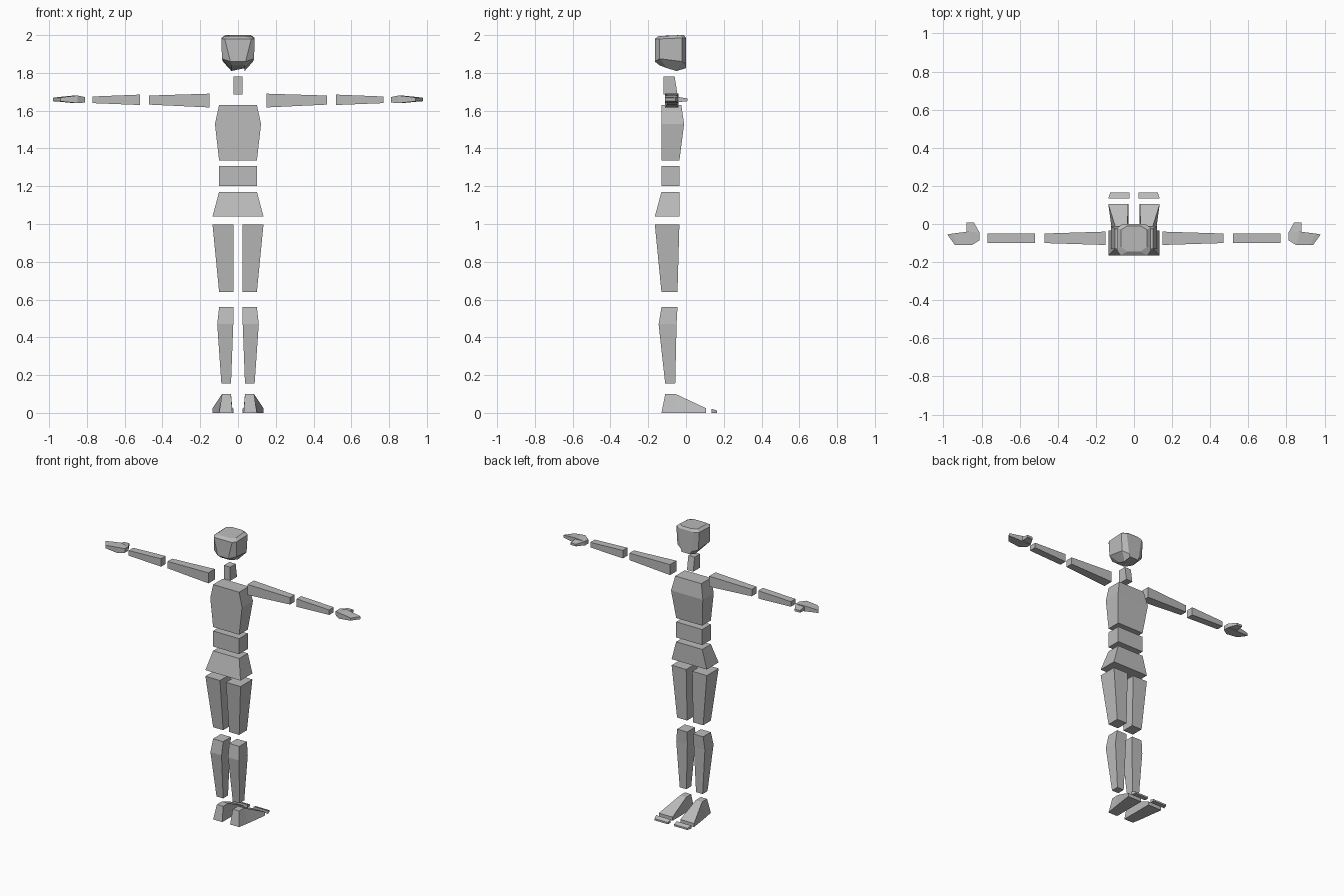
import bpy, bmesh

grey = bpy.data.materials.new("plain grey")
grey.diffuse_color = (0.5, 0.5, 0.5, 1)


def loft(name, rings):
    """Skin matching point rings with flat faces and cap both ends."""
    bm = bmesh.new()
    vs = [[bm.verts.new(p) for p in r] for r in rings]
    n = len(vs[0])
    for a, b in zip(vs, vs[1:]):
        for i in range(n):
            j = (i + 1) % n
            bm.faces.new((a[i], a[j], b[j], b[i]))
    bm.faces.new(vs[0])
    bm.faces.new(vs[-1])
    bmesh.ops.recalc_face_normals(bm, faces=bm.faces)
    me = bpy.data.meshes.new(name)
    bm.to_mesh(me)
    bm.free()
    me.materials.append(grey)
    ob = bpy.data.objects.new(name, me)
    bpy.context.collection.objects.link(ob)


def rect_z(z, x0, x1, y0, y1):
    return [(x0, y0, z), (x1, y0, z), (x1, y1, z), (x0, y1, z)]


def rect_x(x, y0, y1, z0, z1):
    return [(x, y0, z0), (x, y1, z0), (x, y1, z1), (x, y0, z1)]


def pair(name, rings):
    for side, s in (("left", -1), ("right", 1)):
        loft(name + "_" + side, [[(s * x, y, z) for x, y, z in r] for r in rings])


# Trunk: (z, half width, back y, front y)
trunk = {
    "pelvis": [(1.04, .135, -.165, -.035), (1.17, .10, -.13, -.035)],
    "waist": [(1.20, .10, -.13, -.035), (1.308, .10, -.13, -.035)],
    "chest": [(1.335, .10, -.13, -.035), (1.53, .122, -.13, -.01), (1.63, .10, -.13, -.025)],
    "neck": [(1.685, .024, -.12, -.045), (1.78, .024, -.12, -.06)],
}
for name, secs in trunk.items():
    loft(name, [rect_z(z, -w, w, a, b) for z, w, a, b in secs])

# Head: half rings from chin to crown, mirrored across x
half_rings = [
    [(.033, -.14, 1.84), (.035, -.10, 1.825), (.035, -.05, 1.81), (.033, 0, 1.825)],
    [(.04, -.165, 1.86), (.085, -.14, 1.875), (.08, -.02, 1.86), (.04, 0, 1.845)],
    [(.07, -.165, 1.98), (.088, -.14, 1.98), (.088, -.02, 1.985), (.06, 0, 1.985)],
    [(.035, -.145, 1.995), (.068, -.12, 1.995), (.068, -.03, 2.0), (.035, -.01, 2.0)],
]
loft("head", [h + [(-x, y, z) for x, y, z in reversed(h)] for h in half_rings])

# Arms
pair("upper_arm", [rect_x(.15, -.11, -.04, 1.617, 1.69), rect_x(.47, -.10, -.05, 1.632, 1.68)])
pair("forearm", [rect_x(.52, -.10, -.05, 1.63, 1.685), rect_x(.77, -.10, -.05, 1.64, 1.675)])

# Hand: sections along the palm, slanted fingertips
hand = [rect_x(.81, -.085, -.045, 1.643, 1.672), rect_x(.87, -.11, -.04, 1.64, 1.68),
        rect_x(.95, -.11, -.05, 1.648, 1.672), rect_x(.98, -.11, -.055, 1.65, 1.668)]
for i, dx in ((1, .02), (2, .025), (3, .04)):
    hand[i] = [(x - dx if y == -.11 else x, y, z) for x, y, z in hand[i]]
pair("hand", hand)
pair("thumb", [
    [(.81, -.046, 1.645), (.88, -.046, 1.645), (.88, -.046, 1.673), (.81, -.046, 1.673)],
    [(.84, .008, 1.65), (.88, .008, 1.65), (.88, .008, 1.665), (.84, .008, 1.665)]])

# Legs
pair("thigh", [rect_z(.64, .023, .10, -.13, -.045), rect_z(.998, .023, .135, -.165, -.035)])
pair("shin", [rect_z(.155, .037, .088, -.11, -.057), rect_z(.47, .025, .11, -.145, -.05),
              rect_z(.56, .023, .10, -.13, -.045)])


def foot_section(yb, yt, zt, b0, b1, t0, t1):
    return [(b0, yb, 0), (b1, yb, 0), (t1, yt, zt), (t0, yt, zt)]


# Feet: heel, ankle, ball; separate toe plates
pair("foot", [foot_section(-.13, -.11, .10, .03, .10, .037, .085),
              foot_section(-.055, -.055, .10, .03, .113, .037, .085),
              foot_section(.105, .105, .025, .03, .135, .03, .135)])
pair("toes", [foot_section(.135, .135, .022, .023, .135, .023, .135),
              foot_section(.165, .165, .012, .023, .125, .023, .125)])
